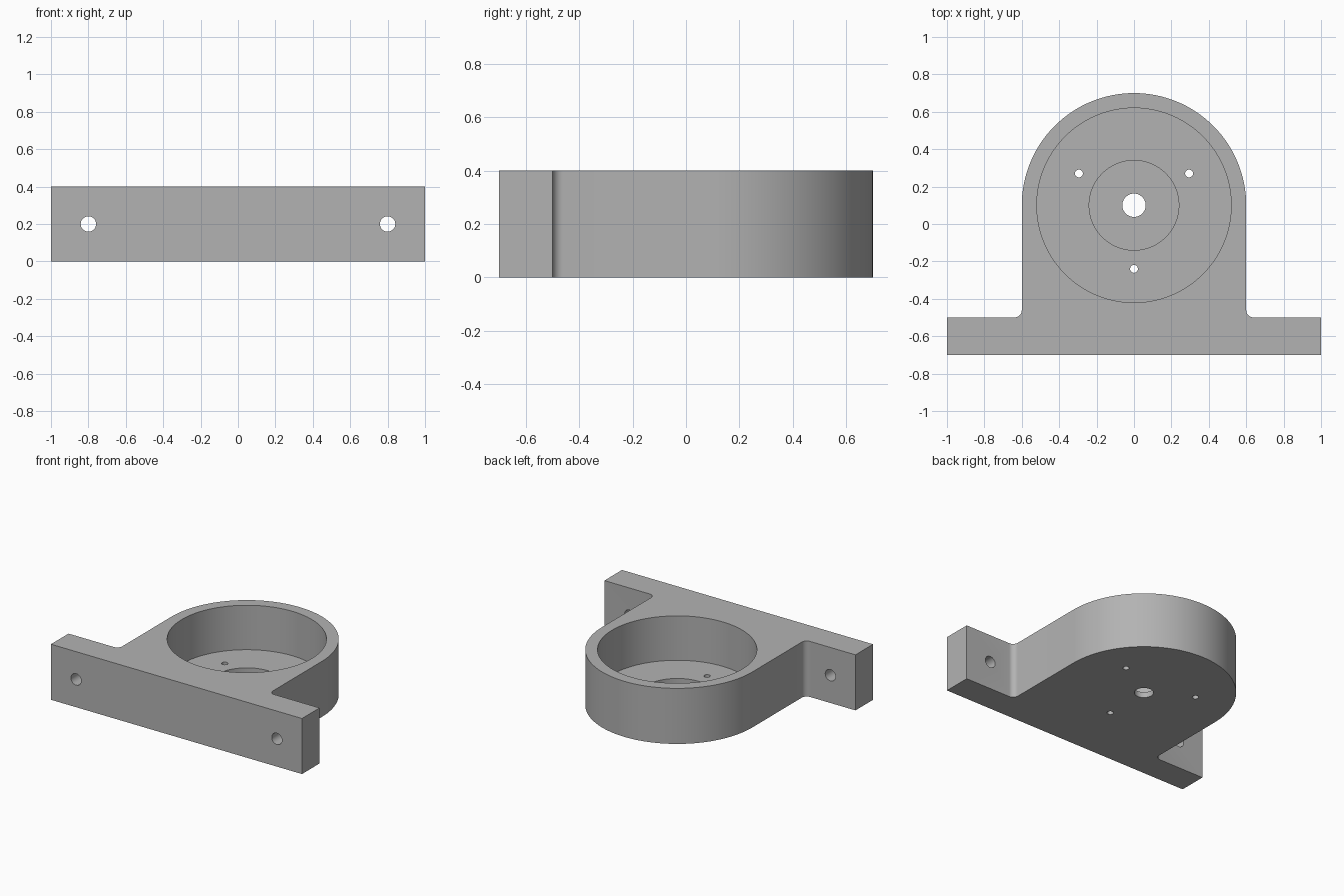
import bpy, bmesh
from math import sin, cos, pi, radians
from mathutils import Vector

cube = bpy.data.objects.get("Cube")
if cube:
    bpy.data.objects.remove(cube, do_unlink=True)

HEIGHT = 0.4
CENTER_Y = 0.1

grey = bpy.data.materials.new("plain grey")
grey.use_nodes = True
color = (0.45, 0.45, 0.45, 1)
grey.diffuse_color = color
grey.node_tree.nodes["Principled BSDF"].inputs["Base Color"].default_value = color


def arc(cx, cy, r, start, end, steps):
    angles = [radians(start + (end - start) * i / steps) for i in range(steps + 1)]
    return [(cx + r * cos(a), cy + r * sin(a)) for a in angles]


def extruded(name, outline, height):
    bm = bmesh.new()
    face = bm.faces.new([bm.verts.new((x, y, 0)) for x, y in outline])
    grown = bmesh.ops.extrude_face_region(bm, geom=[face])["geom"]
    top = [v for v in grown if isinstance(v, bmesh.types.BMVert)]
    bmesh.ops.translate(bm, verts=top, vec=(0, 0, height))
    bmesh.ops.recalc_face_normals(bm, faces=bm.faces)
    mesh = bpy.data.meshes.new(name)
    bm.to_mesh(mesh)
    bm.free()
    obj = bpy.data.objects.new(name, mesh)
    bpy.context.collection.objects.link(obj)
    mesh.materials.append(grey)
    return obj


def drill(target, name, center, radius, length, segments, along_y=False):
    """Cut a round hole upward from center, or toward +y."""
    outline = arc(0, 0, radius, 0, 360, segments)[:-1]
    cutter = extruded(name, outline, length)
    cutter.hide_render = True
    cutter.location = center
    if along_y:
        cutter.rotation_euler.x = -pi / 2
    mod = target.modifiers.new(name, "BOOLEAN")
    mod.operation = "DIFFERENCE"
    mod.solver = "EXACT"
    mod.object = cutter
    bpy.context.view_layer.objects.active = target
    bpy.ops.object.modifier_apply(modifier=mod.name)
    bpy.data.objects.remove(cutter, do_unlink=True)


# Flanged body: mounting plate, filleted corners and round end
fillet = 0.04
right_half = [(1, -0.7), (1, -0.5)] + arc(0.6 + fillet, -0.5 + fillet, fillet, 270, 180, 8)
left_half = [(-x, y) for x, y in reversed(right_half)]
round_end = arc(0, CENTER_Y, 0.6, 0, 180, 64)
housing = extruded("bearing_housing", right_half + round_end + left_half, HEIGHT)

# Large pocket, stepped recess and central bore
drill(housing, "pocket", (0, CENTER_Y, 0.08), 0.52, 0.5, 96)
drill(housing, "recess", (0, CENTER_Y, 0.04), 0.24, 0.5, 64)
drill(housing, "bore", (0, CENTER_Y, -0.1), 0.0625, 0.5, 40)

# Three screw holes through the pocket floor
for i in range(3):
    a = radians(-90 + 120 * i)
    spot = Vector((0, CENTER_Y, -0.1)) + 0.34 * Vector((cos(a), sin(a), 0))
    drill(housing, "screw_hole", spot, 0.021, 0.5, 24)

# Mounting holes through the flange ears
for side in (-1, 1):
    drill(housing, "mount_hole", (side * 0.8, -0.8, HEIGHT / 2), 0.041, 0.4, 32, True)

# Smooth round walls, sharp rims
bpy.ops.object.select_all(action="DESELECT")
housing.select_set(True)
bpy.context.view_layer.objects.active = housing
bpy.ops.object.shade_smooth_by_angle(angle=radians(30))
